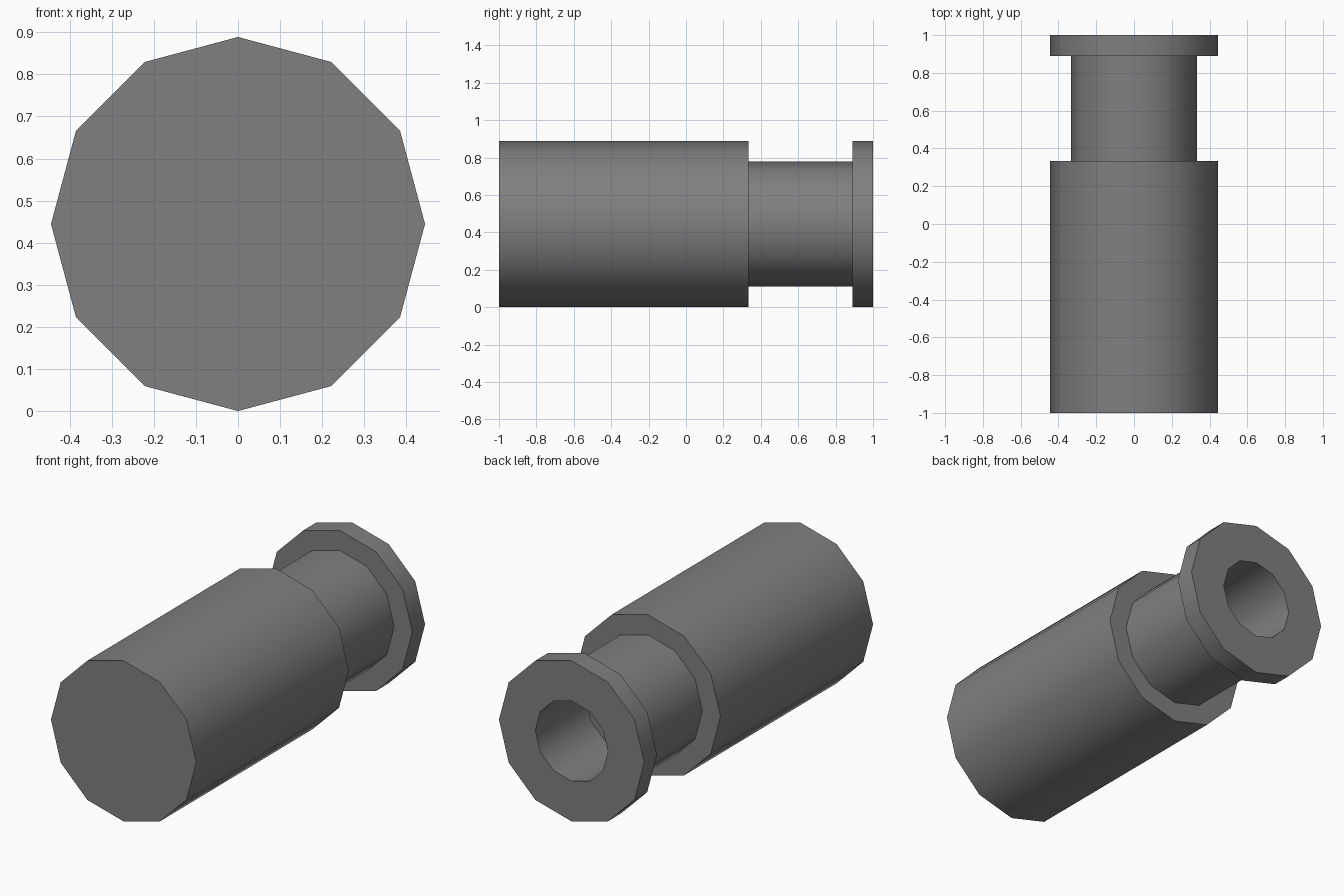
import bpy, bmesh, math

if "Cube" in bpy.data.objects:
    bpy.data.objects.remove(bpy.data.objects["Cube"])

SIDES = 12
U = 1 / 9            # the model is laid out on ninths
AXIS_Z = 4 * U       # height of the long axis

grey = bpy.data.materials.new("mid grey")
grey.diffuse_color = (0.215, 0.215, 0.215, 1)
grey.use_nodes = True
grey.node_tree.nodes["Principled BSDF"].inputs["Base Color"].default_value = grey.diffuse_color

# (radius, y) outline: closed front end, body, neck, rim, blind bore
profile = [
    (4 * U, -1), (4 * U, 3 * U),
    (3 * U, 3 * U), (3 * U, 8 * U),
    (4 * U, 8 * U), (4 * U, 1),
    (2 * U, 1), (2 * U, 5 * U),
]

bm = bmesh.new()


def ring(radius, y):
    angles = [2 * math.pi * i / SIDES for i in range(SIDES)]
    return [bm.verts.new((radius * math.cos(a), y, AXIS_Z + radius * math.sin(a)))
            for a in angles]


rings = [ring(r, y) for r, y in profile]
for a, b in zip(rings, rings[1:]):
    for i in range(SIDES):
        j = (i + 1) % SIDES
        bm.faces.new((a[i], a[j], b[j], b[i]))
bm.faces.new(rings[0])     # front end
bm.faces.new(rings[-1])    # bore floor
bmesh.ops.recalc_face_normals(bm, faces=bm.faces)

# smooth round the sides, sharp at the steps
for f in bm.faces:
    f.smooth = True
for e in bm.edges:
    e.smooth = e.calc_face_angle() < math.radians(40)

mesh = bpy.data.meshes.new("necked_cylinder")
bm.to_mesh(mesh)
bm.free()
mesh.materials.append(grey)
bpy.context.collection.objects.link(bpy.data.objects.new("necked_cylinder", mesh))
